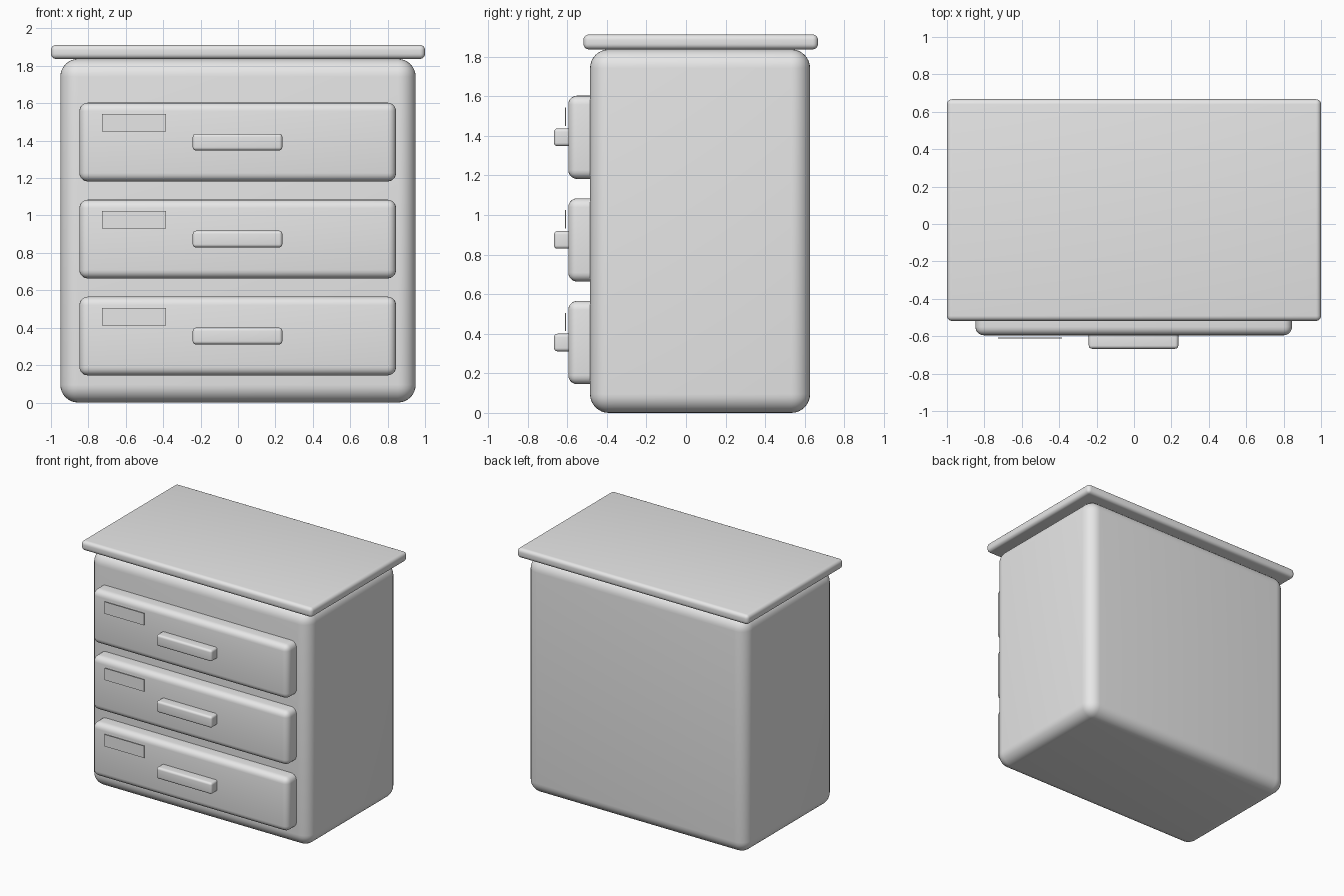
import bpy
import math

cube = bpy.data.objects.get("Cube")
if cube:
    bpy.data.objects.remove(cube, do_unlink=True)

grey = bpy.data.materials.new("plain grey")
grey.use_nodes = True
colour = (0.8, 0.8, 0.8, 1)
grey.diffuse_color = colour
grey.node_tree.nodes["Principled BSDF"].inputs["Base Color"].default_value = colour


def rounded_box(name, x, y, z, radius=0, segments=5):
    """Box spanning the given (low, high) ranges, with rounded edges."""
    spans = (x, y, z)
    bpy.ops.mesh.primitive_cube_add(size=1, location=[(a + b) / 2 for a, b in spans])
    box = bpy.context.object
    box.name = name
    box.scale = [b - a for a, b in spans]
    bpy.ops.object.transform_apply(location=False, rotation=False, scale=True)
    box.data.materials.append(grey)
    if radius:
        bevel = box.modifiers.new("rounded edges", "BEVEL")
        bevel.width = radius
        bevel.segments = segments
        bpy.ops.object.modifier_apply(modifier=bevel.name)
        bpy.ops.object.shade_smooth_by_angle(angle=math.radians(35))
    return box


# Cabinet body and overhanging top
rounded_box("cabinet_body", (-0.95, 0.95), (-0.485, 0.627), (0, 1.837), 0.095, 8)
rounded_box("top_board", (-1, 1), (-0.518, 0.667), (1.837, 1.912), 0.027)

# Three drawers, each with a pull and a thin label plate standing just off the front
for level, name in enumerate(("bottom", "middle", "top")):
    base = 0.145 + level * 0.5185
    rounded_box(name + "_drawer", (-0.848, 0.845), (-0.595, -0.40),
                (base, base + 0.421), 0.045)
    rounded_box(name + "_handle", (-0.242, 0.237), (-0.667, -0.575),
                (base + 0.166, base + 0.255), 0.017)
    rounded_box(name + "_label_plate", (-0.727, -0.385), (-0.612, -0.606),
                (base + 0.268, base + 0.361))
